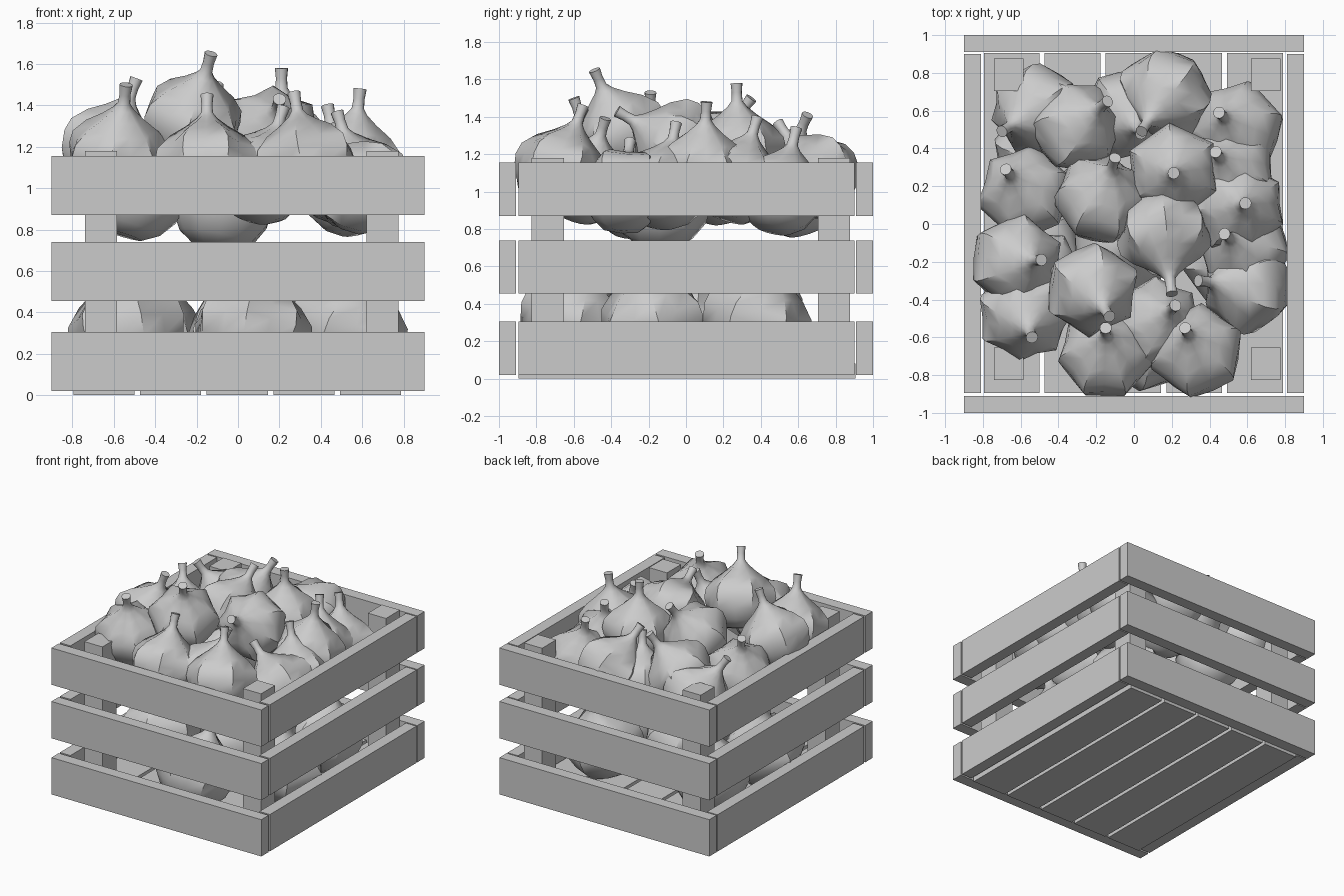
import bpy, bmesh, math, random
from mathutils import Vector, Quaternion

random.seed(4)


def box(name, x0, x1, y0, y1, z0, z1):
    bpy.ops.mesh.primitive_cube_add(size=1, location=((x0 + x1) / 2, (y0 + y1) / 2, (z0 + z1) / 2))
    o = bpy.context.object
    o.name = name
    o.scale = (x1 - x0, y1 - y0, z1 - z0)
    return o


# crate walls: three slats per side
for z0, z1 in ((0.02, 0.305), (0.455, 0.74), (0.87, 1.155)):
    box("front_slat", -0.9, 0.9, -1.0, -0.91, z0, z1)
    box("back_slat", -0.9, 0.9, 0.91, 1.0, z0, z1)
    box("left_slat", -0.9, -0.81, -0.895, 0.9, z0, z1)
    box("right_slat", 0.81, 0.9, -0.895, 0.9, z0, z1)

# floor boards
for i in range(5):
    x = -0.795 + i * 0.322
    box("floor_board", x, x + 0.295, -0.895, 0.905, 0.0, 0.08)

# corner posts
for x in (-0.74, 0.62):
    for y in (-0.825, 0.705):
        box("corner_post", x, x + 0.155, y, y + 0.172, 0.05, 1.18)


# ribbed gourd with stem, lathed from a profile of (radius, height, rib depth)
def gourd_mesh(ribs, seg):
    profile = [(0.10, -0.215, 0.0), (0.175, -0.165, 0.03), (0.225, -0.085, 0.05),
               (0.24, 0.0, 0.07), (0.225, 0.065, 0.09), (0.165, 0.135, 0.11),
               (0.095, 0.19, 0.10), (0.05, 0.235, 0.04), (0.03, 0.265, 0.0),
               (0.027, 0.31, 0.0), (0.032, 0.36, 0.0)]
    bm = bmesh.new()
    rings = []
    for r, z, d in profile:
        ring = []
        for k in range(seg):
            a = 2 * math.pi * k / seg
            rr = r * (1 + d * math.cos(ribs * a))
            ring.append(bm.verts.new((rr * math.cos(a), rr * math.sin(a), z)))
        rings.append(ring)
    for lo, hi in zip(rings, rings[1:]):
        for k in range(seg):
            n = (k + 1) % seg
            bm.faces.new((lo[k], lo[n], hi[n], hi[k]))
    bm.faces.new(rings[0][::-1])
    bm.faces.new(rings[-1])
    me = bpy.data.meshes.new("gourd")
    bm.to_mesh(me)
    bm.free()
    return me


meshes = [gourd_mesh(6, 12), gourd_mesh(7, 14)]


def gourd(i, centre, axis, s):
    o = bpy.data.objects.new("gourd", meshes[i % 2])
    bpy.context.collection.objects.link(o)
    spin = Quaternion((0, 0, 1), random.uniform(0, 6.28))
    o.rotation_mode = 'QUATERNION'
    o.rotation_quaternion = Vector((0, 0, 1)).rotation_difference(Vector(axis)) @ spin
    o.location = centre
    o.scale = (s, s, s)
    return o


# top layer: centre x, y, then stem tip x, y, z
top = [(-0.22, -0.35, -0.13, -0.49, 1.65), (-0.15, -0.68, -0.15, -0.55, 1.45),
       (0.33, -0.67, 0.27, -0.55, 1.46), (-0.58, -0.48, -0.54, -0.60, 1.50),
       (-0.62, -0.20, -0.49, -0.19, 1.53), (0.16, -0.06, 0.20, -0.37, 1.43),
       (0.59, -0.33, 0.34, -0.30, 1.27), (0.55, 0.09, 0.59, 0.11, 1.48),
       (0.21, 0.28, 0.21, 0.27, 1.58), (-0.17, 0.14, -0.10, 0.35, 1.50),
       (0.54, 0.51, 0.45, 0.59, 1.34), (0.16, 0.68, 0.04, 0.49, 1.37),
       (-0.30, 0.52, -0.14, 0.65, 1.41), (-0.52, 0.60, -0.70, 0.49, 1.31),
       (-0.58, 0.17, -0.68, 0.29, 1.38)]
for i, (x, y, tx, ty, tz) in enumerate(top):
    dx, dy = tx - x, ty - y
    dz = math.sqrt(max(0.36 ** 2 - dx * dx - dy * dy, 0.01))
    gourd(i, (x, y, tz - dz), (dx, dy, dz), 1.0)

# hidden middle layer and floor layer: centre, tilt, scale
below = [(-0.07, -0.14, 0.94, 0.2, 0.1, 1.08), (0.12, -0.53, 1.06, 0.3, 0.3, 1.0),
         (0.58, -0.12, 1.03, -0.3, 0.2, 1.0), (0.50, 0.28, 1.06, -0.2, 0.3, 1.0),
         (-0.03, 0.58, 0.99, 0.2, -0.3, 1.0), (-0.50, -0.28, 0.98, 0.3, 0.1, 1.0),
         (-0.54, -0.18, 0.32, -0.2, 0.2, 1.15), (0.07, -0.60, 0.32, 0.2, 0.3, 1.15),
         (0.53, -0.18, 0.32, 0.3, -0.2, 1.15), (0.02, 0.02, 0.32, -0.4, 0.1, 1.1),
         (0.45, 0.38, 0.32, 0.1, 0.3, 1.15), (-0.46, 0.37, 0.32, 0.3, -0.3, 1.15)]
for i, (x, y, z, ax, ay, s) in enumerate(below):
    gourd(i, (x, y, z), (ax, ay, 1), s)

# smooth the gourds, keeping stem ends crisp
bpy.ops.object.select_all(action='DESELECT')
for me in meshes:
    o = next(ob for ob in bpy.data.objects if ob.data == me)
    o.select_set(True)
    bpy.context.view_layer.objects.active = o
bpy.ops.object.shade_smooth_by_angle(angle=math.radians(50))
